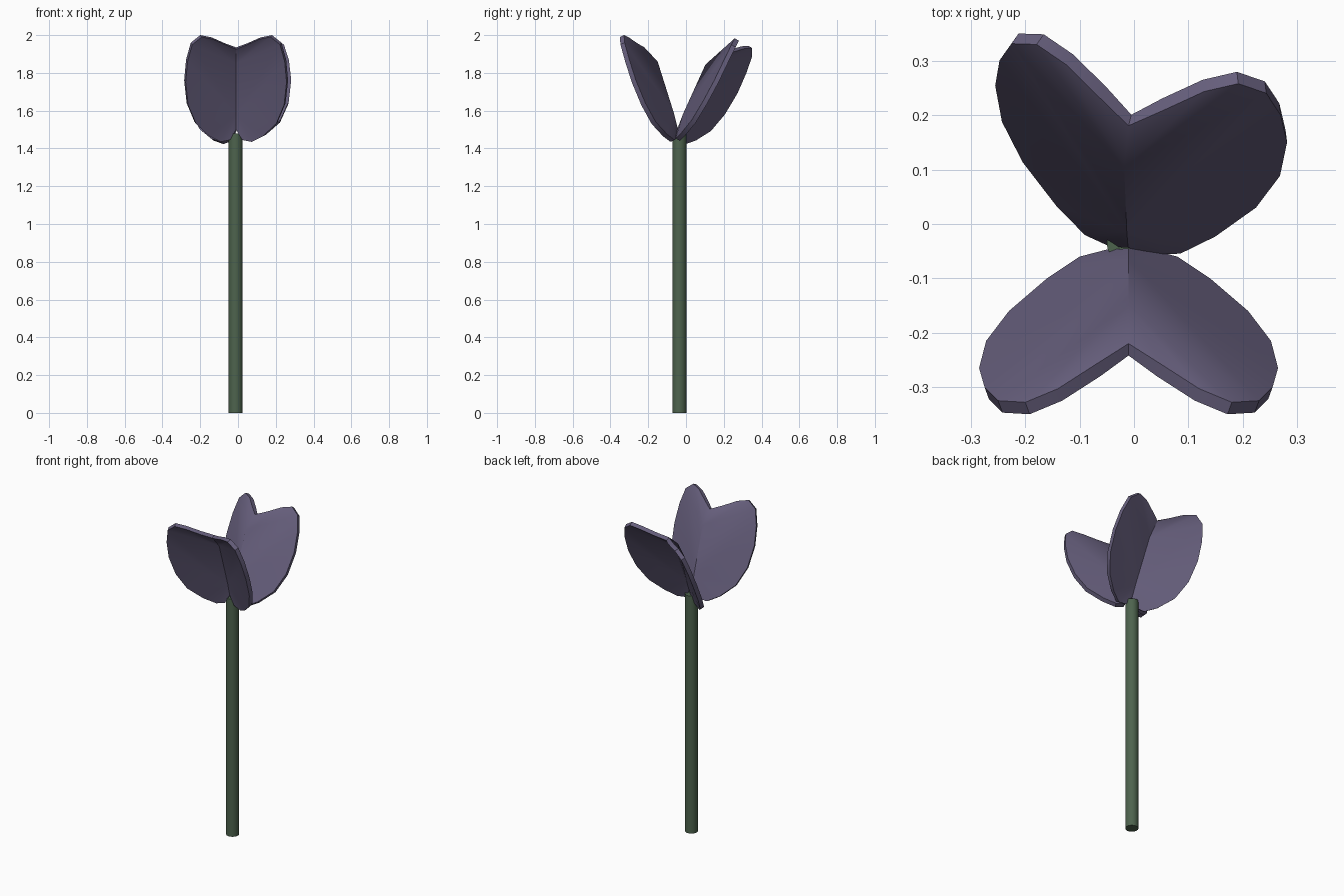
import bpy, bmesh
from math import radians
from mathutils import Matrix, Vector

if "Cube" in bpy.data.objects:
    bpy.data.objects.remove(bpy.data.objects["Cube"])

def material(name, rgb):
    m = bpy.data.materials.new(name)
    m.diffuse_color = (*rgb, 1)
    m.use_nodes = True
    m.node_tree.nodes["Principled BSDF"].inputs["Base Color"].default_value = m.diffuse_color
    return m

purple = material("petal_purple", (0.135, 0.115, 0.205))
green = material("stem_green", (0.075, 0.125, 0.075))

# stem
bpy.ops.mesh.primitive_cylinder_add(vertices=24, radius=0.037, depth=1.48,
                                    location=(-0.013, -0.035, 0.74))
stem = bpy.context.object
stem.name = "stem"
stem.data.materials.append(green)
bpy.ops.object.shade_smooth_by_angle(angle=radians(30))

# half outline of a petal, from top notch around one lobe to the base
PIVOT = Vector((-0.01, -0.045, 1.5))
RIM = [(0, -.22, 1.935), (.06, -.258, 1.957), (.13, -.303, 1.988), (.19, -.328, 2.0),
       (.24, -.325, 1.96), (.265, -.30, 1.87), (.275, -.265, 1.76), (.262, -.215, 1.64),
       (.22, -.16, 1.54), (.15, -.10, 1.475), (.09, -.06, 1.445), (.04, -.047, 1.455),
       (0, -.045, 1.51)]
RIDGE = [(0, -.15, 1.86), (0, -.065, 1.59)]   # crease pushed toward the flower centre
SPLIT = 4

def petal(name, turn):
    bm = bmesh.new()
    for side in (1, -1):
        def layer(offset):
            pts = []
            for x, y, z in RIM + RIDGE:
                dx = offset.x if x > 0 else 0
                p = Vector((side * (x + dx), y + offset.y, z + offset.z))
                pts.append(bm.verts.new(p + Vector((0, 0.045, -1.5))))
            return pts[:-2], pts[-2], pts[-1]
        inner = layer(Vector((0, 0, 0)))
        outer = layer(Vector((-.008, -.022, -.010)))
        # fan each face from the crease out to the rim
        for rim, a, b in (inner, outer):
            for i in range(len(rim) - 1):
                bm.faces.new((a if i < SPLIT else b, rim[i], rim[i + 1]))
            bm.faces.new((a, rim[SPLIT], b))
        # thin edge
        for i in range(len(RIM) - 1):
            bm.faces.new((inner[0][i], inner[0][i + 1], outer[0][i + 1], outer[0][i]))
    bmesh.ops.remove_doubles(bm, verts=bm.verts, dist=1e-4)
    bmesh.ops.recalc_face_normals(bm, faces=bm.faces)
    bm.transform(Matrix.Translation(PIVOT) @ turn)
    me = bpy.data.meshes.new(name)
    bm.to_mesh(me)
    bm.free()
    ob = bpy.data.objects.new(name, me)
    bpy.context.collection.objects.link(ob)
    me.materials.append(purple)
    bpy.ops.object.select_all(action='DESELECT')
    ob.select_set(True)
    bpy.context.view_layer.objects.active = ob
    bpy.ops.object.shade_smooth_by_angle(angle=radians(25))

R = lambda deg, axis: Matrix.Rotation(radians(deg), 4, axis)
petal("front_petal", Matrix.Identity(4))
# back petal: turned round, leaning out a little more and rolled to one side
petal("back_petal", R(-11, 'Z') @ R(-6, 'Y') @ R(-6.3, 'X') @ R(180, 'Z'))
